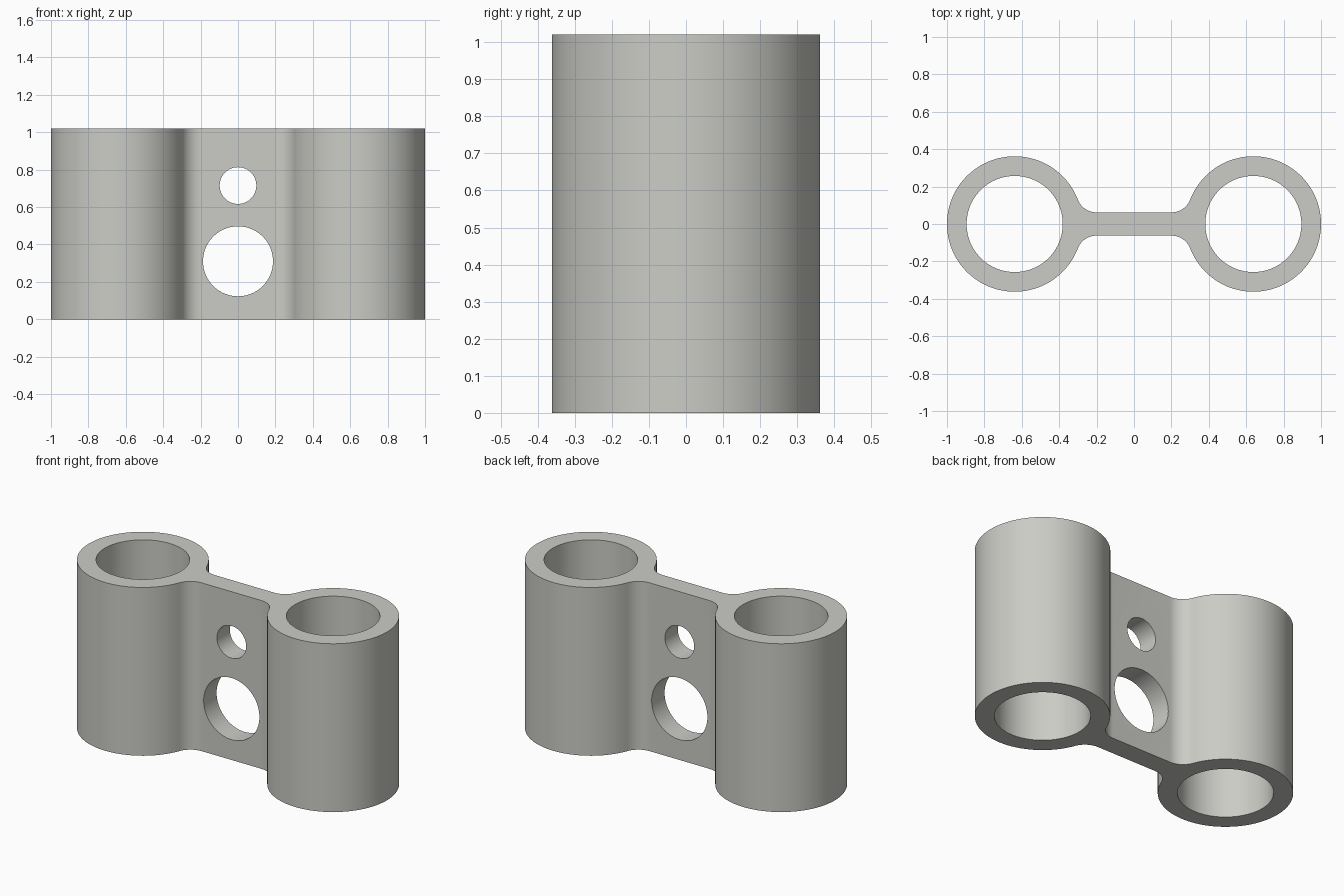
import bpy, bmesh, math
from mathutils import Matrix

if "Cube" in bpy.data.objects:
    bpy.data.objects.remove(bpy.data.objects["Cube"])

H = 1.02                    # height
CX, R, BORE = 0.638, 0.362, 0.257   # tube centre, outer and inner radius
WEB, FIL = 0.062, 0.108     # half web thickness, fillet radius

grey = bpy.data.materials.new("light_warm_grey")
grey.diffuse_color = (0.60, 0.60, 0.565, 1)
grey.use_nodes = True
grey.node_tree.nodes["Principled BSDF"].inputs["Base Color"].default_value = grey.diffuse_color


def arc(cx, cy, r, a0, a1, n):
    return [(cx + r * math.cos(a0 + (a1 - a0) * i / n),
             cy + r * math.sin(a0 + (a1 - a0) * i / n)) for i in range(n + 1)]


# Outline: quarter path (web fillet, then tube arc), mirrored to all sides
fy = WEB + FIL
fx = CX - math.sqrt((R + FIL) ** 2 - fy ** 2)
ang = math.atan2(fy, fx - CX)
quarter = arc(fx, fy, FIL, -math.pi / 2, ang - math.pi, 12)
quarter += arc(CX, 0, R, ang, 0, 48)[1:]
right = quarter + [(x, -y) for x, y in quarter[-2::-1]]
outline = right + [(-x, -y) for x, y in right]

# Extruded bracket body
bm = bmesh.new()
face = bm.faces.new([bm.verts.new((x, y, 0)) for x, y in outline])
top = bmesh.ops.extrude_face_region(bm, geom=[face])["geom"]
bmesh.ops.translate(bm, vec=(0, 0, H),
                    verts=[v for v in top if isinstance(v, bmesh.types.BMVert)])
bmesh.ops.recalc_face_normals(bm, faces=bm.faces)
mesh = bpy.data.meshes.new("double_tube_bracket")
bm.to_mesh(mesh)
bm.free()
mesh.materials.append(grey)
body = bpy.data.objects.new("double_tube_bracket", mesh)
bpy.context.collection.objects.link(body)
bpy.context.view_layer.objects.active = body
body.select_set(True)


def drill(name, radius, loc, depth, tilt=0.0):
    """Cut a round hole through the body."""
    b = bmesh.new()
    bmesh.ops.create_cone(b, cap_ends=True, segments=96, radius1=radius,
                          radius2=radius, depth=depth,
                          matrix=Matrix.Translation(loc) @ Matrix.Rotation(tilt, 4, 'X'))
    m = bpy.data.meshes.new(name)
    b.to_mesh(m)
    b.free()
    m.materials.append(grey)
    cutter = bpy.data.objects.new(name, m)
    bpy.context.collection.objects.link(cutter)
    cutter.hide_render = True
    mod = body.modifiers.new(name, 'BOOLEAN')
    mod.operation, mod.solver, mod.object = 'DIFFERENCE', 'EXACT', cutter
    bpy.context.view_layer.update()
    bpy.ops.object.modifier_apply(modifier=name)
    bpy.data.objects.remove(cutter)


# Vertical tube bores and the two holes across the web
drill("left_bore", BORE, (-CX, 0, H / 2), H + 0.4)
drill("right_bore", BORE, (CX, 0, H / 2), H + 0.4)
drill("small_web_hole", 0.098, (0, 0, 0.715), 0.4, math.pi / 2)
drill("large_web_hole", 0.187, (0, 0, 0.31), 0.4, math.pi / 2)

bpy.ops.object.shade_smooth_by_angle(angle=math.radians(30))
